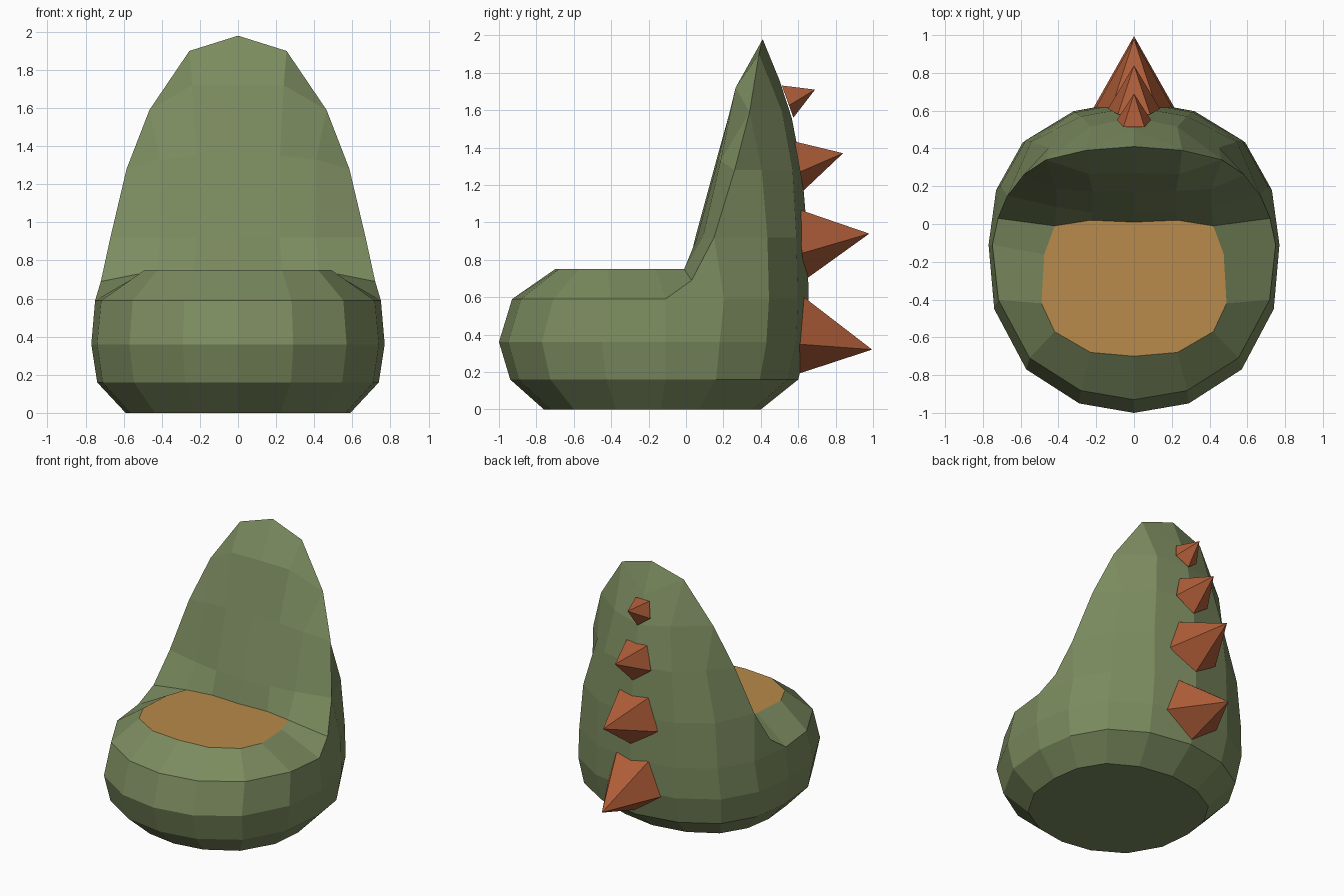
import bpy, bmesh, math

if "Cube" in bpy.data.objects:
    bpy.data.objects.remove(bpy.data.objects["Cube"])


def material(name, rgb):
    m = bpy.data.materials.new(name)
    m.diffuse_color = (*rgb, 1)
    m.use_nodes = True
    m.node_tree.nodes["Principled BSDF"].inputs["Base Color"].default_value = m.diffuse_color
    return m


GREEN = material("olive green", (0.20, 0.26, 0.115))
TAN = material("seat tan", (0.48, 0.255, 0.07))
RUST = material("spike rust", (0.43, 0.11, 0.04))


def make_object(name, bm, mats):
    bmesh.ops.remove_doubles(bm, verts=bm.verts, dist=0.001)
    bmesh.ops.recalc_face_normals(bm, faces=bm.faces)
    me = bpy.data.meshes.new(name)
    for m in mats:
        me.materials.append(m)
    bm.to_mesh(me)
    bm.free()
    ob = bpy.data.objects.new(name, me)
    bpy.context.collection.objects.link(ob)
    return ob


# Right half of the widest outline, front to back
plan = [(0, -1), (.29, -.95), (.57, -.77), (.74, -.45), (.77, -.11),
        (.73, .18), (.59, .43), (.33, .59), (0, .65)]


def ring(z, sx, front, back):
    return [(x * sx, front + (y + 1) / 1.65 * (back - front), z) for x, y in plan]


base = ring(0, .766, -.76, .40)
low = ring(.16, .96, -.94, .60)
wide = ring(.36, 1, -1, .65)
top = ring(.59, .97, -.93, .655)
top[4] = (.75, -.11, .59)

# Rim of the backrest, from the arm up to the tip
A, B, C = (.72, .03, .69), (.67, .15, .92), (.585, .26, 1.28)
D, E, F = (.465, .34, 1.59), (.255, .39, 1.90), (0, .41, 1.98)
# Rear shell columns: side, middle and centre
p6 = [top[6], (.545, .435, .92), (.45, .405, 1.28)]
p7 = [top[7], (.315, .59, .92), (.28, .57, 1.28), (.23, .515, 1.59)]
p8 = [top[8], (0, .65, .92), (0, .62, 1.28), (0, .565, 1.56), (0, .50, 1.76)]
# Seat outline and padded front of the backrest
seat = [(x, y, .75) for x, y in [(0, -.70), (.23, -.68), (.42, -.57), (.49, -.42),
        (.475, -.16), (.42, -.01), (.23, .02), (0, .01)]]
g1 = [(.41, .09, .92), (.22, .06, .92), (0, .05, .92)]
g2 = [(.41, .185, 1.33), (.22, .175, 1.35), (0, .17, 1.36)]
g3 = [(.24, .265, 1.72), (0, .27, 1.72)]

faces = [base, seat]
for r0, r1 in ((base, low), (low, wide), (wide, top)):
    faces += [[r0[i], r0[i + 1], r1[i + 1], r1[i]] for i in range(8)]
# Soft band around the seat, then the arm corner
faces += [[top[i], top[i + 1], seat[i + 1], seat[i]] for i in range(4)]
faces += [[top[4], A, seat[5], seat[4]], [top[4], top[5], B, A]]
# Rear shell
faces += [[B, top[5], p6[0], p6[1]], [B, p6[1], p6[2], C], [C, p6[2], D]]
faces += [[p6[i], p7[i], p7[i + 1], p6[i + 1]] for i in range(2)]
faces += [[p7[i], p8[i], p8[i + 1], p7[i + 1]] for i in range(3)]
faces += [[p6[2], p7[2], p7[3], D], [D, p7[3], E], [p7[3], p8[3], p8[4], E], [E, p8[4], F]]
# Front of the backrest
for r0, r1 in ((seat[5:], g1), (g1, g2)):
    faces += [[r0[i], r0[i + 1], r1[i + 1], r1[i]] for i in range(2)]
faces += [[A, seat[5], g1[0], B], [B, g1[0], g2[0], C], [C, g2[0], D],
          [g2[0], g2[1], g3[0], D], [g2[1], g2[2], g3[1], g3[0]],
          [g3[0], E, D], [g3[0], g3[1], F, E]]

bm = bmesh.new()
for side in (1, -1):
    for f in faces:
        face = bm.faces.new([bm.verts.new((side * x, y, z)) for x, y, z in f])
        face.material_index = int(all(abs(p[2] - .75) < .001 for p in f))
make_object("chair_body", bm, [GREEN, TAN])

# Five-sided spikes: base height, radius, base y, lean, tip y, tip z
spikes = [(.42, .23, .612, .06, .995, .32), (.90, .21, .615, -.08, .98, .94),
          (1.315, .145, .602, -.18, .84, 1.37), (1.655, .095, .54, -.36, .69, 1.71)]
for n, (zc, r, y0, lean, ty, tz) in enumerate(spikes):
    bm = bmesh.new()
    ringv = []
    for i in range(5):
        a = math.pi + i * math.tau / 5
        dz = r * math.cos(a)
        ringv.append(bm.verts.new((r * math.sin(a), y0 + lean * dz, zc + dz)))
    tip = bm.verts.new((0, ty, tz))
    bm.faces.new(ringv)
    for i in range(5):
        bm.faces.new([ringv[i], ringv[(i + 1) % 5], tip])
    make_object(f"back_spike_{n + 1}", bm, [RUST])
